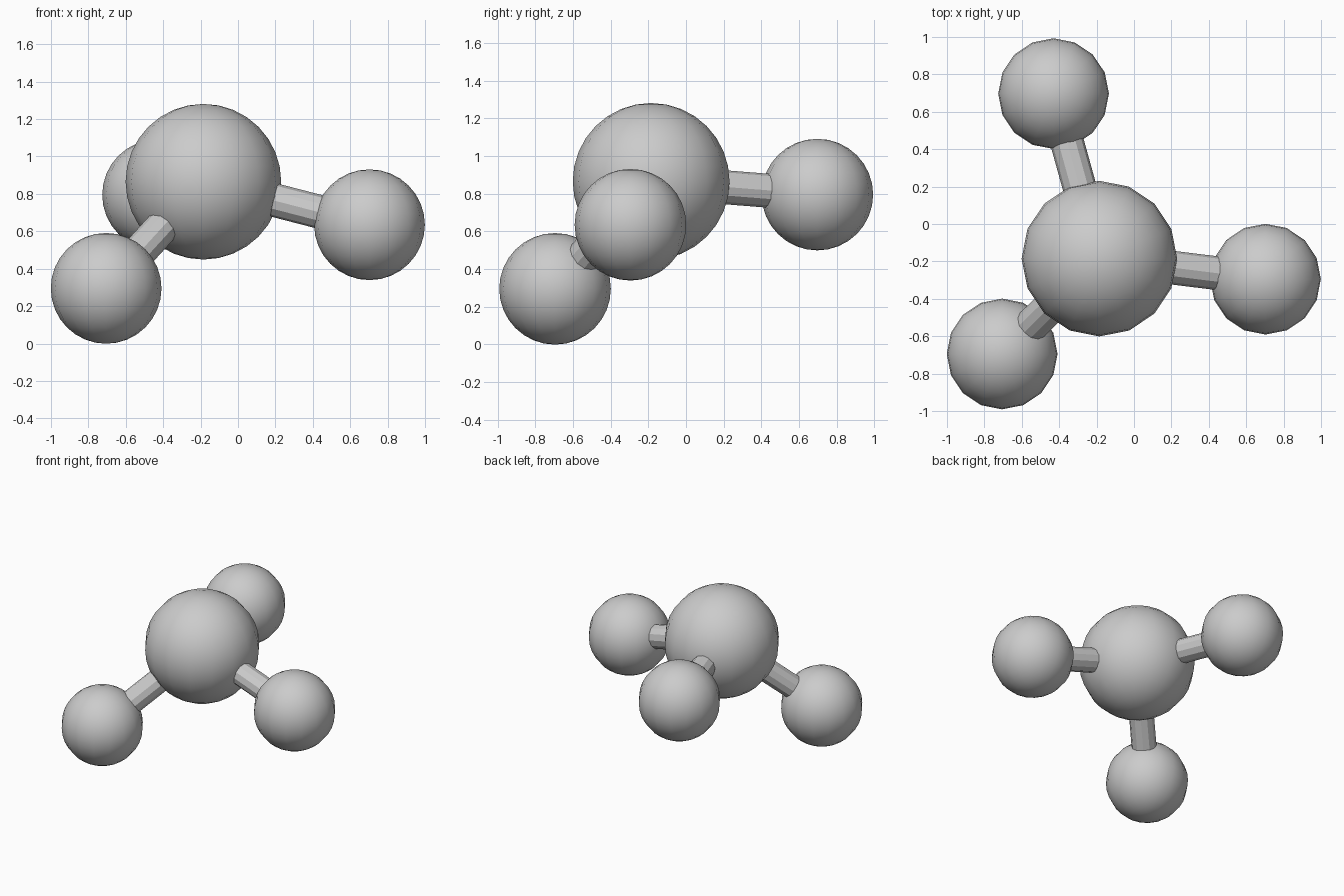
import bpy
from mathutils import Vector

if "Cube" in bpy.data.objects:
    bpy.data.objects.remove(bpy.data.objects["Cube"], do_unlink=True)

grey = bpy.data.materials.new("neutral_grey")
grey.use_nodes = True
grey.diffuse_color = (0.6, 0.6, 0.6, 1)
grey.node_tree.nodes["Principled BSDF"].inputs["Base Color"].default_value = grey.diffuse_color


def finish(name):
    obj = bpy.context.object
    obj.name = name
    obj.data.materials.append(grey)
    return obj


def ball(name, centre, radius):
    bpy.ops.mesh.primitive_uv_sphere_add(segments=16, ring_count=16, radius=radius, location=centre)
    bpy.ops.object.shade_smooth()
    return finish(name)


def rod(name, start, end, radius):
    axis = end - start
    bpy.ops.mesh.primitive_cylinder_add(
        vertices=12, radius=radius, depth=axis.length, location=(start + end) / 2,
        rotation=axis.to_track_quat("Z", "Y").to_euler())
    return finish(name)


# Large central ball
hub = Vector((-0.185, -0.185, 0.865))
ball("central_ball", hub, 0.416)

# Three small balls, each joined to the centre by a rod
outer = {
    "front_right": Vector((-0.705, -0.695, 0.295)),
    "left": Vector((0.703, -0.295, 0.635)),
    "back": Vector((-0.43, 0.697, 0.795)),
}
for side, centre in outer.items():
    ball(side + "_ball", centre, 0.296)
    rod(side + "_rod", hub, centre, 0.09)
